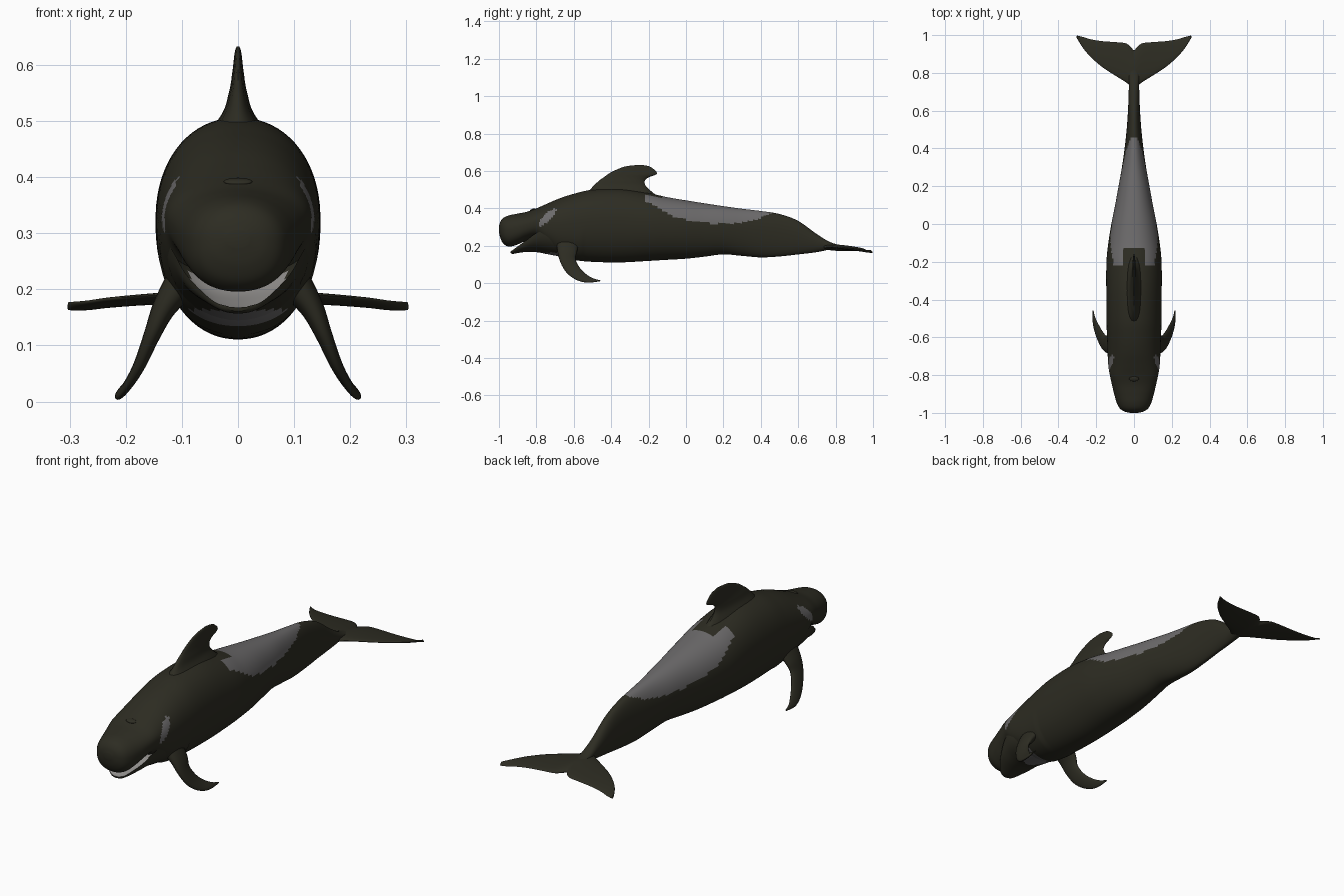
import bpy, bmesh, math
from mathutils import Vector

if "Cube" in bpy.data.objects:
    bpy.data.objects.remove(bpy.data.objects["Cube"])


def material(name, rgb):
    m = bpy.data.materials.new(name)
    m.diffuse_color = (*rgb, 1)
    m.use_nodes = True
    m.node_tree.nodes["Principled BSDF"].inputs["Base Color"].default_value = m.diffuse_color
    return m


DARK = material("dark_skin", (0.026, 0.025, 0.016))
GREY = material("grey_patch", (0.15, 0.145, 0.147))
PALE = material("pale_mouth", (0.30, 0.29, 0.28))


def smooth_keys(keys, n):
    """Catmull-Rom interpolation through key tuples."""
    out, last = [], len(keys) - 1
    for i in range(last):
        a, b = keys[max(i - 1, 0)], keys[i]
        c, d = keys[i + 1], keys[min(i + 2, last)]
        for s in range(n):
            t = s / n
            out.append([0.5 * (2 * q + (r - p) * t + (2 * p - 5 * q + 4 * r - w) * t * t
                               + (3 * q - p - 3 * r + w) * t ** 3)
                        for p, q, r, w in zip(a, b, c, d)])
    out.append(list(keys[-1]))
    return out


def loft(name, rings, rule=None):
    """Skin a list of closed rings, cap the ends, colour faces by rule."""
    bm = bmesh.new()
    loops = [[bm.verts.new(p) for p in ring] for ring in rings]
    n = len(rings[0])
    for a, b in zip(loops, loops[1:]):
        for i in range(n):
            j = (i + 1) % n
            bm.faces.new((a[i], a[j], b[j], b[i]))
    bm.faces.new(loops[0])
    bm.faces.new(loops[-1])
    bmesh.ops.recalc_face_normals(bm, faces=bm.faces)
    bm.normal_update()
    if rule:
        for f in bm.faces:
            f.material_index = rule(f.calc_center_median(), f.normal)
    me = bpy.data.meshes.new(name)
    bm.to_mesh(me)
    bm.free()
    for m in (DARK, GREY, PALE):
        me.materials.append(m)
    ob = bpy.data.objects.new(name, me)
    bpy.context.collection.objects.link(ob)
    bpy.ops.object.select_all(action='DESELECT')
    bpy.context.view_layer.objects.active = ob
    ob.select_set(True)
    bpy.ops.object.shade_smooth_by_angle(angle=math.radians(50))
    return ob


def blade(name, keys, n=6, sides=20):
    """Fin from keys of leading point, trailing point, half thickness."""
    ks = smooth_keys(keys, n)
    mids = [(Vector(k[:3]) + Vector(k[3:6])) / 2 for k in ks]
    rings = []
    for i, k in enumerate(ks):
        lead, trail = Vector(k[:3]), Vector(k[3:6])
        span = mids[min(i + 1, len(ks) - 1)] - mids[max(i - 1, 0)]
        normal = (trail - lead).cross(span).normalized()
        ring = []
        for s in range(sides):
            a = 2 * math.pi * s / sides
            u = (1 - math.cos(a)) / 2
            ring.append(lead.lerp(trail, u ** 1.2) + normal * max(k[6], 0.001) * math.sin(a))
        rings.append(ring)
    return loft(name, rings)


def spow(v, e):
    return math.copysign(abs(v) ** e, v)


# Body: y, top, bottom, half width
body_keys = [
    (-1.0, .305, .275, .02), (-.992, .33, .24, .052), (-.975, .35, .21, .076),
    (-.945, .363, .196, .092), (-.9, .372, .207, .105), (-.85, .382, .228, .117),
    (-.8, .4, .235, .128), (-.75, .422, .19, .136), (-.68, .452, .142, .14),
    (-.6, .478, .124, .143), (-.5, .5, .114, .146), (-.35, .505, .111, .147),
    (-.2, .482, .119, .146), (-.1, .46, .125, .136), (0, .443, .131, .12),
    (.1, .427, .142, .1), (.2, .412, .154, .082), (.3, .398, .146, .064),
    (.4, .386, .138, .05), (.5, .37, .143, .039), (.6, .333, .154, .032),
    (.7, .262, .166, .028), (.78, .216, .182, .027), (.86, .198, .186, .02)]


def body_ring(k, sides=72):
    y, top, bot, w = k
    mid = bot + (top - bot) * .54
    ring = []
    for s in range(sides):
        a = 2 * math.pi * (s + .5) / sides
        c, d = math.cos(a), math.sin(a)
        h = top - mid if d > 0 else mid - bot
        e = .8 if d < 0 and y < -.55 else .94
        ring.append((w * spow(c, .94), y, mid + h * spow(d, e)))
    return ring


saddle_edge = [(-.22, .44), (-.15, .405), (-.06, .355), (.05, .327), (.15, .318),
               (.28, .32), (.38, .342), (.47, .38)]


def throat(c):
    return -.79 < c.y < -.66 and c.z < .163 and abs(c.x) < .11


def body_colour(c, n):
    # saddle patch behind the dorsal fin
    for (y0, z0), (y1, z1) in zip(saddle_edge, saddle_edge[1:]):
        if y0 <= c.y < y1 and c.z > z0 + (z1 - z0) * (c.y - y0) / (y1 - y0):
            return 0 if c.y < -.125 and abs(c.x) < .055 else 1
    # slanted patch behind the eye
    u, v = (c.y + .742 + c.z - .35) * .707, (c.z - .35 - c.y - .742) * .707
    if (u / .064) ** 2 + (v / .02) ** 2 < 1 and abs(c.x) > .06:
        return 1
    return 1 if throat(c) else 0


loft("body", [body_ring(k) for k in smooth_keys(body_keys, 7)], body_colour)

# Lower jaw: y, rim, bottom, half width, trough depth
jaw_keys = [
    (-.938, .17, .161, .018, .002), (-.925, .178, .157, .042, .01),
    (-.89, .204, .163, .072, .026), (-.85, .232, .167, .096, .04),
    (-.8, .268, .166, .116, .05), (-.74, .282, .155, .128, .05),
    (-.66, .27, .14, .125, .05)]


def jaw_ring(k, sides=48):
    y, rim, bot, w, deep = k
    ring = []
    for s in range(sides):
        a = 2 * math.pi * s / sides
        d = math.sin(a)
        z = rim - deep * d if d > 0 else rim + (rim - bot) * spow(d, .85)
        ring.append((w * math.cos(a), y, z))
    return ring


def jaw_colour(c, n):
    if n.z > .3 and c.y < -.7 and abs(c.x) < .085:
        return 2
    return 1 if throat(c) else 0


loft("lower_jaw", [jaw_ring(k) for k in smooth_keys(jaw_keys, 6)], jaw_colour)

# Dorsal fin: leading y, trailing y, height, half thickness
dorsal = [(-.58, -.12, .44, .07), (-.525, -.18, .487, .045), (-.495, -.215, .52, .025),
          (-.465, -.22, .548, .017), (-.44, -.2, .566, .013), (-.42, -.16, .581, .011),
          (-.395, -.158, .596, .009), (-.355, -.178, .614, .007),
          (-.315, -.2, .626, .005), (-.25, -.24, .633, .002)]
blade("dorsal_fin", [(0, l, z, 0, t, z, h) for l, t, z, h in dorsal])

# Flippers
flipper = [(.09, -.695, .225, .09, -.57, .225, .034), (.128, -.687, .172, .132, -.583, .168, .022),
           (.155, -.673, .115, .15, -.59, .125, .015), (.178, -.64, .058, .172, -.562, .075, .011),
           (.2, -.59, .02, .192, -.525, .042, .008), (.215, -.53, .004, .208, -.49, .024, .006),
           (.218, -.46, .01, .215, -.457, .015, .002)]
for side, s in (("right", 1), ("left", -1)):
    blade(side + "_flipper",
          [(s * a, b, c, s * d, e, f, h) for a, b, c, d, e, f, h in flipper])

# Tail flukes: x, leading y, trailing y, height, half thickness
half = [(.018, .73, .938, .189, .016), (.045, .752, .957, .188, .013),
        (.1, .786, .963, .186, .009), (.17, .832, .968, .182, .007),
        (.23, .885, .978, .177, .006), (.27, .932, .99, .172, .005),
        (.302, .985, .998, .171, .003)]
fluke = [(-x, *r) for x, *r in reversed(half)] + [(0, .72, .92, .19, .017)] + half
blade("tail_flukes", [(x, l, z + .006, x, t, z - .008, h) for x, l, t, z, h in fluke])

# Blowhole
bpy.ops.mesh.primitive_uv_sphere_add(segments=16, ring_count=8, radius=1,
                                     location=(0, -.82, .392), rotation=(.3, 0, 0))
hole = bpy.context.object
hole.name = "blowhole"
hole.scale = (.026, .014, .006)
hole.data.materials.append(DARK)
bpy.ops.object.shade_smooth_by_angle()
